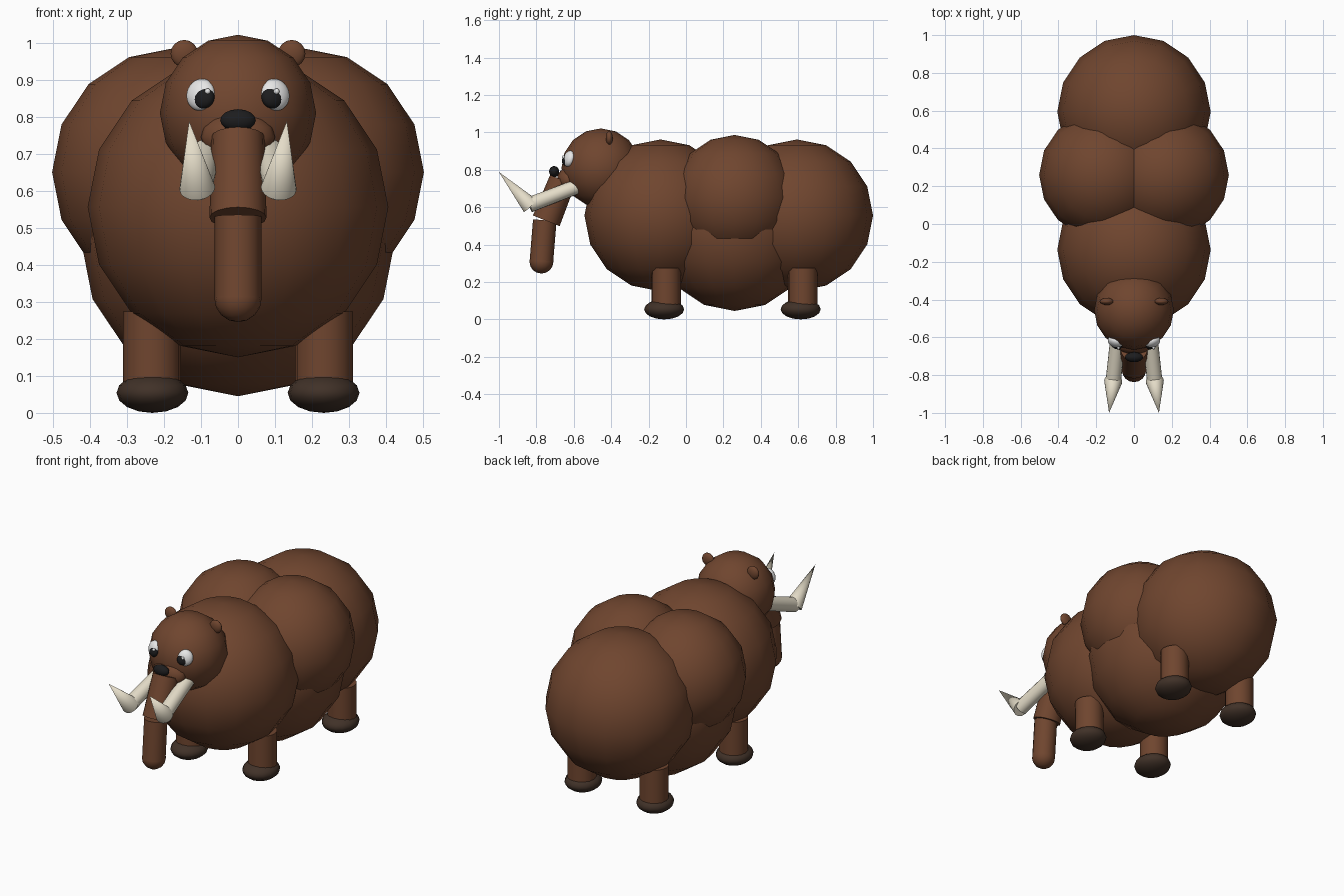
import bpy, math
from mathutils import Vector

cube = bpy.data.objects.get("Cube")
if cube:
    bpy.data.objects.remove(cube, do_unlink=True)


def material(name, rgb):
    mat = bpy.data.materials.new(name)
    mat.use_nodes = True
    color = (*rgb, 1)
    mat.diffuse_color = color
    mat.node_tree.nodes["Principled BSDF"].inputs["Base Color"].default_value = color
    return mat


fur = material("brown fur", (0.16, 0.06, 0.028))
hoof = material("dark brown hoof", (0.052, 0.031, 0.021))
ivory = material("ivory", (0.78, 0.72, 0.58))
white = material("eye white", (0.9, 0.9, 0.9))
black = material("black", (0.012, 0.012, 0.013))


def finish(name, mat, angle):
    obj = bpy.context.object
    obj.name = name
    obj.data.materials.append(mat)
    bpy.ops.object.shade_smooth_by_angle(angle=math.radians(angle))
    return obj


def ball(name, mat, center, radii, segments=16, rings=8, turn=(0, 0, 0)):
    bpy.ops.mesh.primitive_uv_sphere_add(segments=segments, ring_count=rings,
                                         location=center, rotation=turn)
    bpy.context.object.scale = radii if isinstance(radii, tuple) else (radii,) * 3
    return finish(name, mat, 60)


def taper(name, mat, start, end, r1, r2, sides=16):
    start, end = Vector(start), Vector(end)
    axis = end - start
    bpy.ops.mesh.primitive_cone_add(vertices=sides, radius1=r1, radius2=r2,
                                    depth=axis.length, location=(start + end) / 2)
    bpy.context.object.rotation_euler = axis.to_track_quat("Z", "Y").to_euler()
    return finish(name, mat, 40)


# Body masses
ball("chest", fur, (0, -0.137, 0.556), 0.406)
ball("rump", fur, (0, 0.594, 0.556), 0.406)
ball("belly", fur, (0, 0.26, 0.47), 0.425)
ball("head", fur, (0, -0.455, 0.81), 0.211)
ball("muzzle", fur, (0, -0.63, 0.745), (0.1, 0.06, 0.068))
ball("nose", black, (0, -0.705, 0.79), (0.048, 0.027, 0.03))

# Trunk
taper("upper_trunk", fur, (0, -0.66, 0.745), (0, -0.747, 0.527), 0.072, 0.077)
taper("lower_trunk", fur, (0, -0.755, 0.53), (0, -0.773, 0.31), 0.063, 0.063)
ball("trunk_tip", fur, (0, -0.773, 0.309), 0.064)

# Paired parts
for label, s in (("left", 1), ("right", -1)):
    ball(label + "_flank", fur, (s * 0.166, 0.26, 0.65), 0.336)
    ball(label + "_ear", fur, (s * 0.145, -0.41, 0.97), (0.037, 0.019, 0.037))

    # Eye with pupil and glint
    tilt = (math.radians(-14), 0, s * math.radians(25))
    ball(label + "_eye", white, (s * 0.1, -0.625, 0.859), (0.041, 0.027, 0.044),
         32, 16, tilt)
    ball(label + "_pupil", black, (s * 0.093, -0.64, 0.851), (0.031, 0.021, 0.03),
         24, 12, tilt)
    ball(label + "_glint", white, (s * 0.093 + 0.011, -0.656, 0.868), 0.008)

    # Tusk: straight root and upturned point
    taper(label + "_tusk_root", ivory, (s * 0.083, -0.57, 0.715),
          (s * 0.11, -0.838, 0.612), 0.039, 0.041)
    taper(label + "_tusk_point", ivory, (s * 0.11, -0.832, 0.607),
          (s * 0.132, -1, 0.788), 0.048, 0, 24)

    # Legs and feet
    for place, y in (("front", -0.106), ("rear", 0.624)):
        taper(f"{place}_{label}_leg", fur, (s * 0.232, y, 0.06),
              (s * 0.232, y, 0.274), 0.078, 0.078)
        ball(f"{place}_{label}_foot", hoof, (s * 0.231, y - 0.011, 0.054),
             (0.097, 0.107, 0.054))
